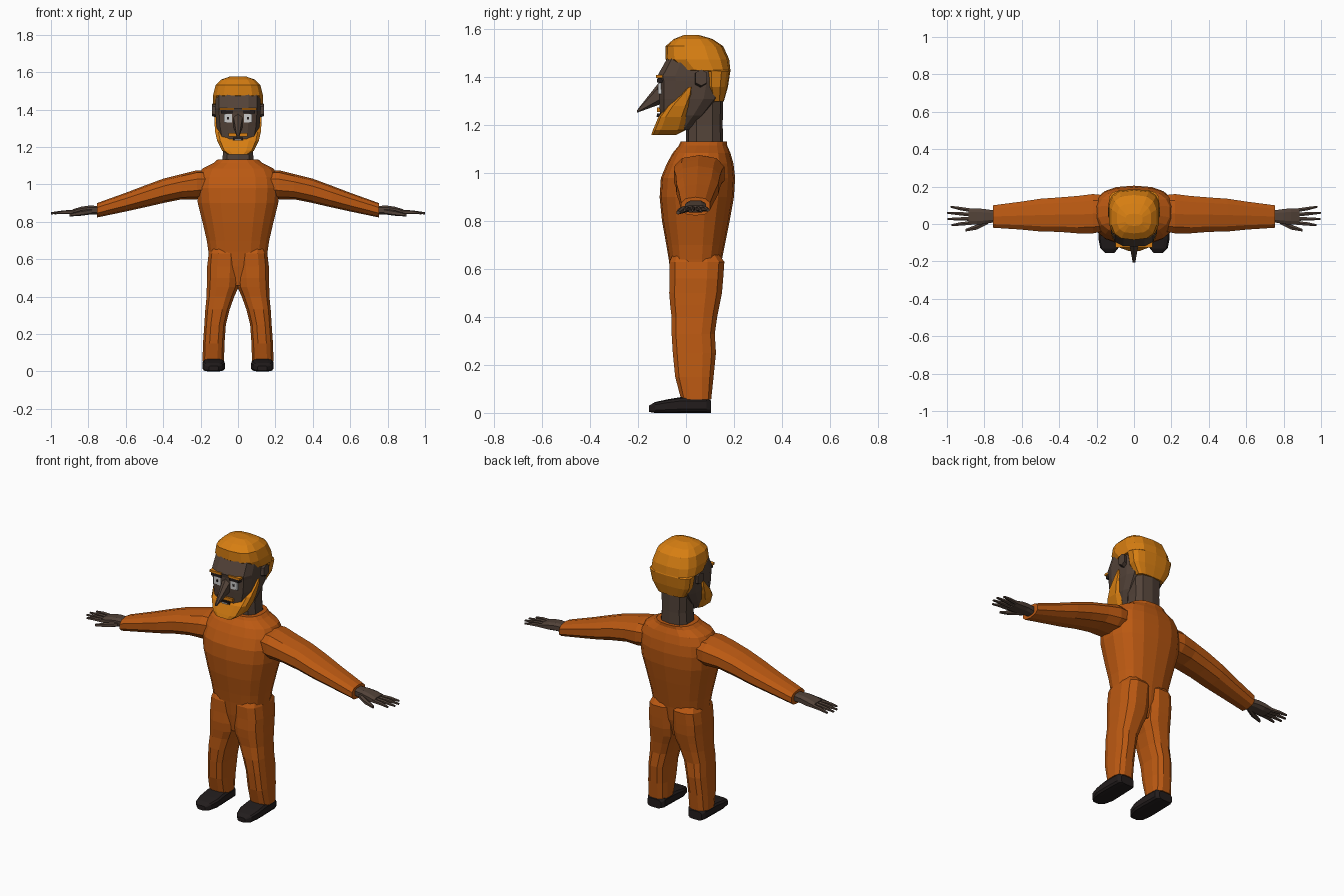
import bpy, bmesh, math

def material(name, rgb):
    m = bpy.data.materials.new(name)
    m.diffuse_color = (*rgb, 1)
    return m

SUIT = material("suit_orange", (0.50, 0.10, 0.006))
HAIR = material("hair_ginger", (0.68, 0.21, 0.006))
SKIN = material("skin_brown", (0.085, 0.055, 0.04))
SHOE = material("shoe_black", (0.016, 0.012, 0.012))
WHITE = material("eye_white", (0.6, 0.6, 0.6))


def loft(name, rings, mat, axis="Z", n=10, p=2.5, s=1):
    """Closed flat-faced loft. Ring = (t, a0, a1, b0, b1): position along axis
    and the extent in the other two axes. p = squareness, s = -1 flips x."""
    unit = []
    for i in range(n):
        a = 2 * math.pi * (i + 0.5) / n
        c, d = math.cos(a), math.sin(a)
        unit.append((math.copysign(abs(c) ** (2 / p), c), math.copysign(abs(d) ** (2 / p), d)))
    mu, mv = max(u for u, v in unit), max(v for u, v in unit)
    bm = bmesh.new()
    loops = []
    for t, a0, a1, b0, b1 in rings:
        row = []
        for u, v in unit:
            a = (a0 + a1) / 2 + (a1 - a0) / 2 * u / mu
            b = (b0 + b1) / 2 + (b1 - b0) / 2 * v / mv
            x, y, z = {"Z": (a, b, t), "X": (t, a, b), "Y": (a, t, b)}[axis]
            row.append(bm.verts.new((x * s, y, z)))
        loops.append(row)
    for r0, r1 in zip(loops, loops[1:]):
        for i in range(n):
            j = (i + 1) % n
            bm.faces.new((r0[i], r0[j], r1[j], r1[i]))
    bm.faces.new(loops[0])
    bm.faces.new(loops[-1])
    bmesh.ops.recalc_face_normals(bm, faces=bm.faces)
    me = bpy.data.meshes.new(name)
    bm.to_mesh(me)
    bm.free()
    me.materials.append(mat)
    ob = bpy.data.objects.new(name, me)
    bpy.context.collection.objects.link(ob)
    return ob


def box(name, x0, x1, y0, y1, z0, z1, mat, s=1):
    return loft(name, [(z0, x0, x1, y0, y1), (z1, x0, x1, y0, y1)], mat, n=4, s=s)


def sym(z, hx, y0, y1):
    return (z, -hx, hx, y0, y1)


# Jumpsuit: torso with arms and legs merged in
suit = loft("jumpsuit", [
    sym(0.46, 0.11, -0.045, 0.11), sym(0.56, 0.15, -0.062, 0.14), sym(0.64, 0.158, -0.072, 0.15),
    sym(0.70, 0.167, -0.082, 0.162), sym(0.80, 0.19, -0.10, 0.182), sym(0.90, 0.215, -0.11, 0.20),
    sym(0.98, 0.222, -0.105, 0.205), sym(1.04, 0.215, -0.08, 0.198), sym(1.085, 0.19, -0.055, 0.185),
    sym(1.115, 0.13, -0.03, 0.172), sym(1.132, 0.11, -0.022, 0.172)], SUIT, n=18, p=2.5)
arm = [(0.12, -0.03, 0.15, 0.94, 1.07), (0.22, -0.05, 0.16, 0.92, 1.075),
       (0.30, -0.05, 0.15, 0.92, 1.055), (0.40, -0.042, 0.142, 0.90, 1.03),
       (0.50, -0.04, 0.135, 0.877, 0.993), (0.60, -0.03, 0.12, 0.855, 0.955),
       (0.753, -0.02, 0.10, 0.823, 0.90)]
leg = [(0.055, 0.075, 0.19, -0.02, 0.105), (0.15, 0.072, 0.187, -0.045, 0.115),
       (0.25, 0.065, 0.18, -0.055, 0.125), (0.33, 0.045, 0.175, -0.06, 0.12),
       (0.40, 0.02, 0.168, -0.06, 0.13), (0.45, -0.003, 0.167, -0.066, 0.14),
       (0.50, -0.008, 0.165, -0.07, 0.15), (0.56, -0.010, 0.165, -0.068, 0.155),
       (0.63, -0.011, 0.157, -0.069, 0.160), (0.67, 0.01, 0.14, -0.05, 0.13)]
limbs = []
for s in (1, -1):
    limbs.append(loft("sleeve", arm, SUIT, axis="X", n=10, s=s))
    limbs.append(loft("trouser_leg", leg, SUIT, n=12, p=2.8, s=s))
bpy.context.view_layer.objects.active = suit
for limb in limbs:
    mod = suit.modifiers.new("join", "BOOLEAN")
    mod.operation, mod.solver, mod.object = "UNION", "EXACT", limb
    bpy.ops.object.modifier_apply(modifier=mod.name)
    bpy.data.objects.remove(limb)

# Hands and shoes
fingers = [(0.073, 0.092, 0.98), (0.05, 0.06, 1.0), (0.027, 0.027, 0.998), (0.006, -0.006, 0.975)]
for s, side in ((1, "left"), (-1, "right")):
    loft(side + "_palm", [(0.73, 0.012, 0.07, 0.838, 0.885), (0.80, 0.0, 0.08, 0.84, 0.886),
                          (0.84, -0.004, 0.084, 0.836, 0.88), (0.885, -0.004, 0.084, 0.838, 0.866)],
         SKIN, axis="X", n=8, p=3, s=s)
    for i, (y0, y1, tip) in enumerate(fingers):
        ym = (y0 + y1) / 2
        loft(f"{side}_finger_{i + 1}", [(0.87, y0 - 0.01, y0 + 0.01, 0.84, 0.864),
                                        (0.93, ym - 0.009, ym + 0.009, 0.841, 0.861),
                                        (tip, y1 - 0.005, y1 + 0.005, 0.84, 0.851)],
             SKIN, axis="X", n=6, s=s)
    loft(side + "_thumb", [(0.78, 0.0, 0.03, 0.84, 0.87), (0.84, -0.03, -0.003, 0.832, 0.86),
                           (0.90, -0.04, -0.026, 0.828, 0.843)], SKIN, axis="X", n=6, s=s)
    loft(side + "_shoe", [(0.105, 0.09, 0.175, 0, 0.05), (0.085, 0.075, 0.187, 0, 0.066),
                          (-0.02, 0.072, 0.19, 0, 0.066), (-0.08, 0.07, 0.19, 0, 0.056),
                          (-0.13, 0.085, 0.18, 0, 0.045), (-0.155, 0.105, 0.155, 0.004, 0.03)],
         SHOE, axis="Y", n=12, p=4, s=s)

# Neck and head
loft("neck", [sym(1.11, 0.085, 0.0, 0.155), sym(1.20, 0.078, 0.0, 0.153),
              sym(1.34, 0.085, 0.0, 0.155)], SKIN, n=10, p=2.8)
loft("head", [sym(1.18, 0.07, -0.10, 0.02), sym(1.24, 0.10, -0.108, 0.08), sym(1.31, 0.115, -0.112, 0.14),
              sym(1.385, 0.121, -0.115, 0.16), sym(1.405, 0.122, -0.12, 0.163),
              sym(1.48, 0.12, -0.078, 0.165), sym(1.52, 0.10, -0.05, 0.14)], SKIN, n=12, p=3.5)
loft("nose", [(-0.10, -0.026, 0.026, 1.29, 1.395), (-0.205, -0.007, 0.007, 1.252, 1.262)],
     SKIN, axis="Y", n=6)

# Hair cap reaching down the back, beard wrapping the jaw
loft("hair", [sym(1.30, 0.085, 0.10, 0.158), sym(1.36, 0.12, 0.075, 0.175), sym(1.425, 0.132, 0.07, 0.185),
              sym(1.43, 0.135, -0.035, 0.185), sym(1.475, 0.134, -0.085, 0.18),
              sym(1.53, 0.12, -0.085, 0.155), sym(1.56, 0.09, -0.05, 0.11),
              sym(1.576, 0.045, -0.01, 0.055)], HAIR, n=14, p=2.9)
loft("beard", [sym(1.16, 0.055, -0.145, -0.04), sym(1.18, 0.085, -0.138, 0.0), sym(1.235, 0.112, -0.115, 0.012),
               sym(1.28, 0.122, -0.08, 0.022), sym(1.33, 0.126, -0.025, 0.03),
               sym(1.36, 0.126, 0.008, 0.026)], HAIR, n=12, p=4)
box("mustache", -0.05, 0.05, -0.122, -0.10, 1.256, 1.274, HAIR)
box("mouth", -0.028, 0.028, -0.121, -0.10, 1.235, 1.25, SHOE)
box("lower_lip", -0.016, 0.016, -0.124, -0.10, 1.234, 1.241, WHITE)

# Eyes, brows, ears
for s, side in ((1, "left"), (-1, "right")):
    box(side + "_eye", 0.033, 0.076, -0.117, -0.09, 1.33, 1.376, WHITE, s)
    box(side + "_pupil", 0.048, 0.060, -0.119, -0.10, 1.347, 1.360, SHOE, s)
    box(side + "_eyelid", 0.026, 0.09, -0.122, -0.09, 1.378, 1.395, SHOE, s)
    box(side + "_eyebrow", 0.022, 0.098, -0.126, -0.09, 1.397, 1.409, HAIR, s)
    loft(side + "_ear", [(0.11, 0.035, 0.08, 1.355, 1.425), (0.14, 0.04, 0.088, 1.365, 1.432)],
         SKIN, axis="X", n=6, p=3, s=s)
